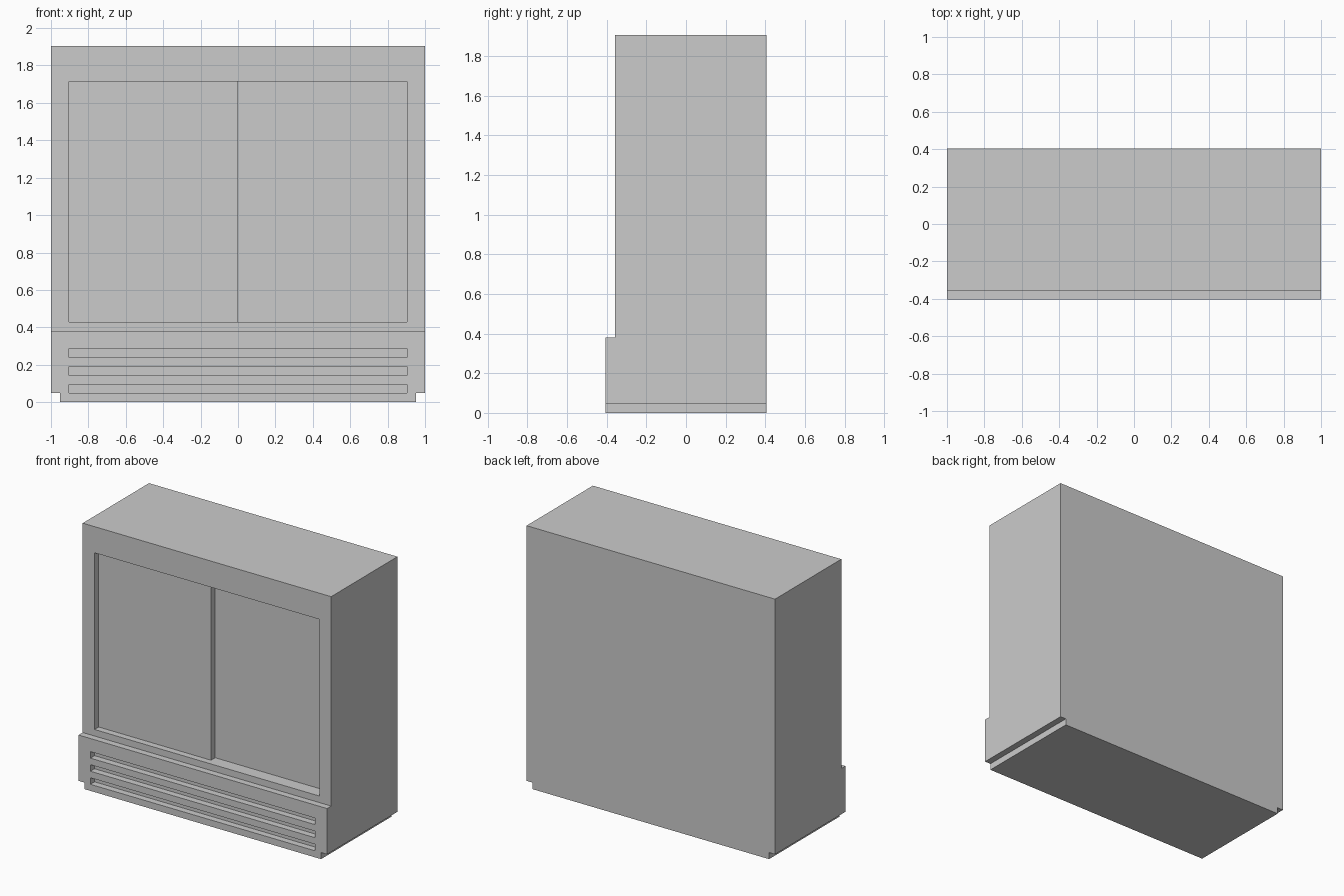
import bpy
import bmesh
from mathutils import Vector

if "Cube" in bpy.data.objects:
    bpy.data.objects.remove(bpy.data.objects["Cube"])

U = 1 / 21            # design module: the cabinet is 42 x 17 x 40 modules
FRONT = -7.5          # front plane of the upper cabinet, in modules
PLINTH = -8.5         # front plane of the lower grille section


def prism(name, profile, offset):
    """Extrude a closed profile (in modules) along an offset vector."""
    bm = bmesh.new()
    face = bm.faces.new([bm.verts.new(Vector(p) * U) for p in profile])
    new = bmesh.ops.extrude_face_region(bm, geom=[face])["geom"]
    moved = [v for v in new if isinstance(v, bmesh.types.BMVert)]
    bmesh.ops.translate(bm, verts=moved, vec=Vector(offset) * U)
    bmesh.ops.recalc_face_normals(bm, faces=bm.faces)
    mesh = bpy.data.meshes.new(name)
    bm.to_mesh(mesh)
    bm.free()
    obj = bpy.data.objects.new(name, mesh)
    bpy.context.collection.objects.link(obj)
    return obj


def box(name, x0, x1, y0, y1, z0, z1):
    base = [(x0, y0, z0), (x1, y0, z0), (x1, y1, z0), (x0, y1, z0)]
    return prism(name, base, (0, 0, z1 - z0))


# Cabinet: stepped side profile extruded across the width
side = [(PLINTH, 0), (8.5, 0), (8.5, 40), (FRONT, 40), (FRONT, 8), (PLINTH, 8)]
cabinet = prism("cabinet", [(-21, y, z) for y, z in side], (42, 0, 0))

# Cutters: door opening, three vent slots, notches along the bottom edges
cutters = [box("door_opening_cutter", -19, 19, FRONT - 0.5, FRONT + 3, 9, 36)]
for z in (1, 3, 5):
    cutters.append(box("vent_slot_cutter", -19, 19, PLINTH - 1, PLINTH + 1, z, z + 1))
for s in (-1, 1):
    cutters.append(box("base_notch_cutter", *sorted((s * 20, s * 22)), -10, 10, -1, 1))

for cutter in cutters:
    cutter.hide_render = True
    mod = cabinet.modifiers.new("cut", 'BOOLEAN')
    mod.operation = 'DIFFERENCE'
    mod.solver = 'EXACT'
    mod.object = cutter

# Bake the cuts and remove the helpers
bpy.context.view_layer.update()
graph = bpy.context.evaluated_depsgraph_get()
baked = bpy.data.meshes.new_from_object(cabinet.evaluated_get(graph))
cabinet.modifiers.clear()
cabinet.data = baked
for cutter in cutters:
    bpy.data.objects.remove(cutter)

# Sliding doors: the left one runs in front of the right one
box("left_sliding_door", -19, 0, FRONT + 1, FRONT + 2, 9, 36)
box("right_sliding_door", -1, 19, FRONT + 2, FRONT + 3, 9, 36)
